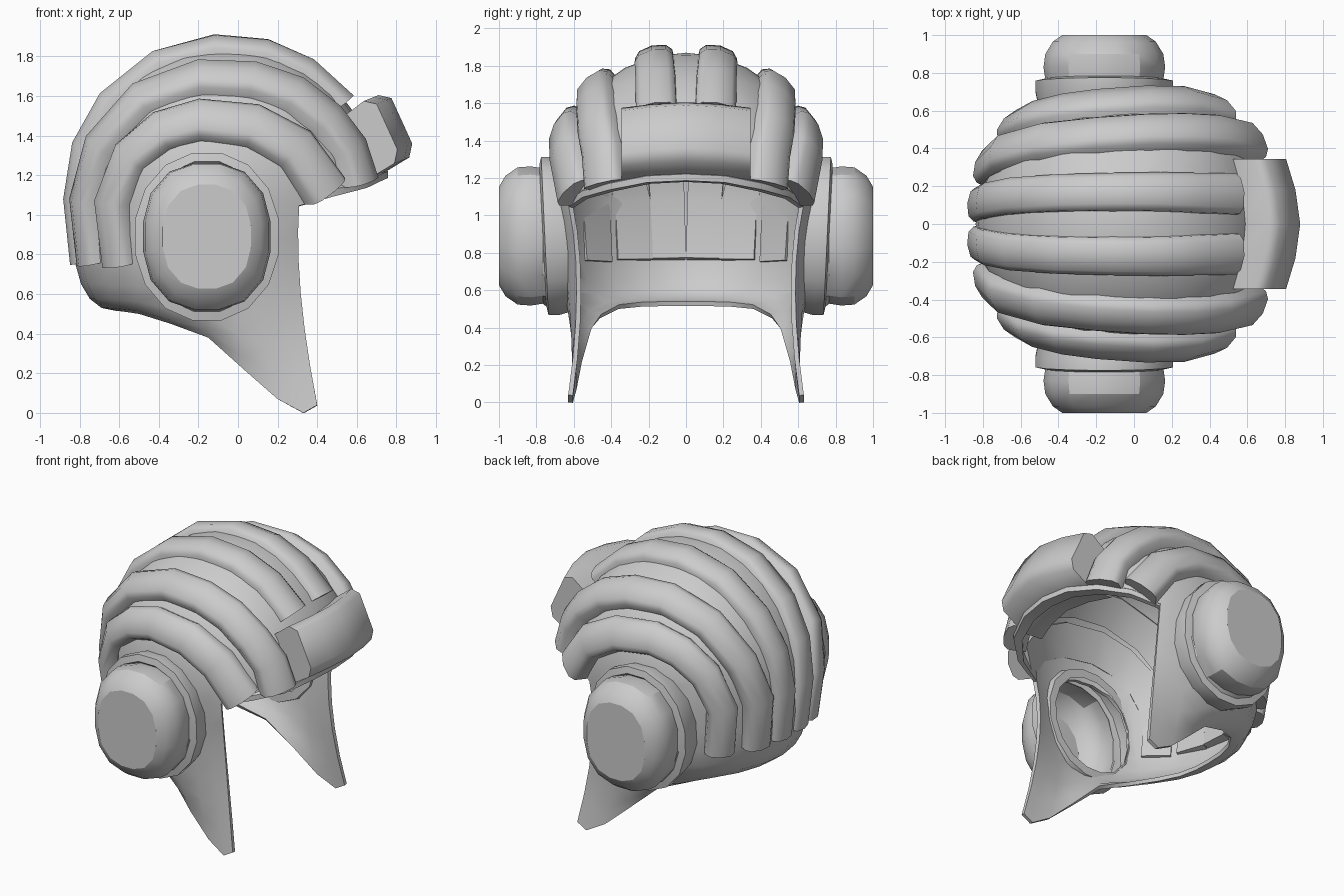
import bpy, bmesh, math
from mathutils import Vector as V

if "Cube" in bpy.data.objects:
    bpy.data.objects.remove(bpy.data.objects["Cube"])

C = V((-0.06, 0, 1.1))            # dome centre
A, B, H, N = 0.765, 0.735, 0.77, 2.3


def F(d):
    h = H if d.z > 0 else 1.15
    plan = (abs(d.x / A) ** N + abs(d.y / B) ** N) ** (2 / N)
    return math.sqrt(plan + (d.z / h) ** 2)


def surf(p):
    """Project a point onto the dome; return the point and its normal."""
    d = p - C
    d = d / F(d)
    e = 1e-4
    g = V([(F(d + V(a)) - F(d - V(a))) for a in ((e, 0, 0), (0, e, 0), (0, 0, e))])
    return C + d, g.normalized()


def finish(name, bm, mirror=True, solid=0, cut=None, angle=42):
    """Turn a bmesh into an object, apply its modifiers and shade it."""
    bmesh.ops.remove_doubles(bm, verts=bm.verts, dist=0.0005)
    bmesh.ops.recalc_face_normals(bm, faces=bm.faces)
    if solid and sum(f.normal.dot(f.calc_center_median() - C) for f in bm.faces) < 0:
        bmesh.ops.reverse_faces(bm, faces=bm.faces)
    me = bpy.data.meshes.new(name)
    bm.to_mesh(me)
    bm.free()
    ob = bpy.data.objects.new(name, me)
    bpy.context.collection.objects.link(ob)
    if mirror:
        ob.modifiers.new("mirror", 'MIRROR').use_axis = (False, True, False)
    if solid:
        s = ob.modifiers.new("thickness", 'SOLIDIFY')
        s.thickness, s.offset = solid, -1
    if cut:
        b = ob.modifiers.new("ear_hole", 'BOOLEAN')
        b.object, b.operation, b.solver = cut, 'DIFFERENCE', 'EXACT'
    bpy.ops.object.select_all(action='DESELECT')
    ob.select_set(True)
    bpy.context.view_layer.objects.active = ob
    bpy.ops.object.convert(target='MESH')
    bpy.ops.object.shade_smooth_by_angle(angle=math.radians(angle))
    return ob


def build(name, rows, ends='both', mirror=True, angle=42):
    """Skin a list of closed point rows, with end caps."""
    bm = bmesh.new()
    vs = [[bm.verts.new(p) for p in r] for r in rows]
    n = len(rows[0])
    for a, b in zip(vs, vs[1:]):
        for i in range(n):
            j = (i + 1) % n
            bm.faces.new((a[i], a[j], b[j], b[i]))
    if ends == 'both':
        bm.faces.new(vs[0][::-1])
    bm.faces.new(vs[-1])
    return finish(name, bm, mirror, angle=angle)


def ring(y, rx, rz, n=16, e=2.4, lean=0):
    """Rounded-square ring around the ear axis."""
    pts = []
    for i in range(n):
        t = 2 * math.pi * (i + 0.5) / n
        c, s = math.cos(t), math.sin(t)
        k = (abs(c) ** e + abs(s) ** e) ** (-1 / e)
        pts.append((-0.157 + rx * c * k, y + lean * s, 0.89 + rz * s * k))
    return pts


# ear opening cutter
cutter = build("ear_cutter", [ring(0.45, .3, .34), ring(0.95, .3, .34)])
cutter.hide_render = True

# shell: brow columns, then side columns with a skirt down to the lower edge
brow = [(.72, 0, 1.2), (.70, .2, 1.19), (.63, .4, 1.15), (.49, .55, 1.11)]
side = [(.31, .63), (.24, .655), (.12, .685), (0, .7), (-.14, .7), (-.3, .68),
        (-.5, .61), (-.68, .43), (-.8, .21), (-.84, 0)]
edge = [(.4, .63, .04), (.33, .63, 0), (.2, .61, .07), (.04, .58, .21), (-.15, .52, .38),
        (-.34, .46, .45), (-.5, .36, .5), (-.58, .24, .512), (-.61, .12, .515), (-.615, 0, .515)]
dome = []
for x, y, z in brow + [(x, y, 1.06) for x, y in side]:
    u, w = (x - C.x) / A, y / B
    k0 = (abs(u) ** N + abs(w) ** N) ** (-1 / N)
    f0 = math.asin((z - C.z) / H)
    col = []
    for r in range(8):
        f = math.pi / 2 + (f0 - math.pi / 2) * r / 7
        k = k0 + (1 - k0) * (r / 7) ** 2
        col.append(C + V((A * u * k * math.cos(f), B * w * k * math.cos(f), H * math.sin(f))))
    dome.append(col)
skirt = []
for i, (col, e) in enumerate(zip(dome[len(brow):], edge)):
    top, bot = col[-1], V(e)
    q = min(i / 5, 1)
    ctl = V((top.x - 0.03 * (1 - q), (1 - q) * .54 + q * top.y, top.z + (bot.z - top.z) * (.4 + .6 * q)))
    ctl.x -= .02 * q
    skirt.append([top * (1 - s) ** 2 + ctl * 2 * s * (1 - s) + bot * s * s
                  for s in [j / 6 for j in range(7)]])
bm = bmesh.new()
for cols in (dome, skirt):
    vs = [[bm.verts.new(p) for p in c] for c in cols]
    for a, b in zip(vs, vs[1:]):
        for i in range(len(a) - 1):
            bm.faces.new((a[i], a[i + 1], b[i + 1], b[i]))
finish("shell", bm, solid=.025, cut=cutter)
bpy.data.objects.remove(cutter)

# brow rim: a thin lip along the front opening
rim = []
for c in dome[:len(brow) + 1]:
    p = c[-1]
    o = V((p.x - C.x, p.y, 0)).normalized()
    g = .045 - .05 * (p.y / .63) ** 2
    up = V((0, 0, .035))
    rim.append([p - o * .03 - up * .6, p + o * g - up * .4, p + o * g + up * .6, p - o * .03 + up * 1.3])
build("brow_rim", rim, ends='last')

# padded ridges: centre line, start/end half-widths, start/end extra height
ridges = {
    "inner_ridge": ([(.58, .17, 1.6), (.38, .175, 1.78), (.15, .18, 1.87), (-.12, .18, 1.9), (-.42, .17, 1.8),
                     (-.68, .155, 1.6), (-.82, .13, 1.36), (-.87, .11, 1.08), (-.83, .1, .74)], .11, .09, 0, 0),
    "middle_ridge": ([(.68, .475, 1.17), (.62, .49, 1.36), (.48, .5, 1.5), (.3, .505, 1.63), (.08, .5, 1.7),
                      (-.2, .49, 1.72), (-.5, .45, 1.6), (-.7, .38, 1.35), (-.79, .31, 1.07), (-.77, .3, .74)],
                     .115, .1, .035, 0),
    "outer_ridge": ([(.46, .61, 1.12), (.3, .65, 1.34), (.08, .66, 1.46), (-.2, .66, 1.5), (-.4, .63, 1.44),
                     (-.56, .58, 1.3), (-.66, .53, 1.06), (-.63, .52, .73)], .12, .095, .015, -.01)}
section = [(-1, -.055), (-1, .025), (-.72, .052), (0, .062), (.72, .052), (1, .025), (1, -.055)]
for name, (path, w0, w1, l0, l1) in ridges.items():
    pts = [surf(V(p)) for p in path]
    rows = []
    for i, (p, nrm) in enumerate(pts):
        tan = pts[min(i + 1, len(pts) - 1)][0] - pts[max(i - 1, 0)][0]
        across = nrm.cross(tan).normalized()
        t = i / (len(pts) - 1)
        w, lift = w0 + (w1 - w0) * t, l0 + (l1 - l0) * t
        rows.append([surf(p + across * w * s)[0] + nrm * (h + (lift if h > 0 else 0)) for s, h in section])
    build(name, rows, angle=55)

# forehead pad
profile = [(.52, 1.46), (.71, 1.605), (.775, 1.59), (.88, 1.36), (.865, 1.29), (.7, 1.19), (.55, 1.2)]
pad = []
for y, dx, dz in ((-.345, .075, .03), (-.18, .025, .01), (0, 0, 0), (.18, .025, .01), (.345, .075, .03)):
    pad.append([(x - dx, y, z - dz) for x, z in profile])
build("forehead_pad", pad, mirror=False, angle=55)

# ear cups with a flange, open to the inside
flange = [(.6, .3, .34), (.6, .35, .4), (.7, .37, .43), (.755, .37, .43), (.765, .325, .385)]
cup = [(.765, .315, .365), (.83, .325, .375), (.9, .315, .37), (.965, .275, .325), (1.0, .225, .265)]
rows = [ring(*c, e=2.1, lean=.02) for c in flange] + [ring(*c) for c in cup]
build("ear_cup", rows, ends='last', angle=28)
